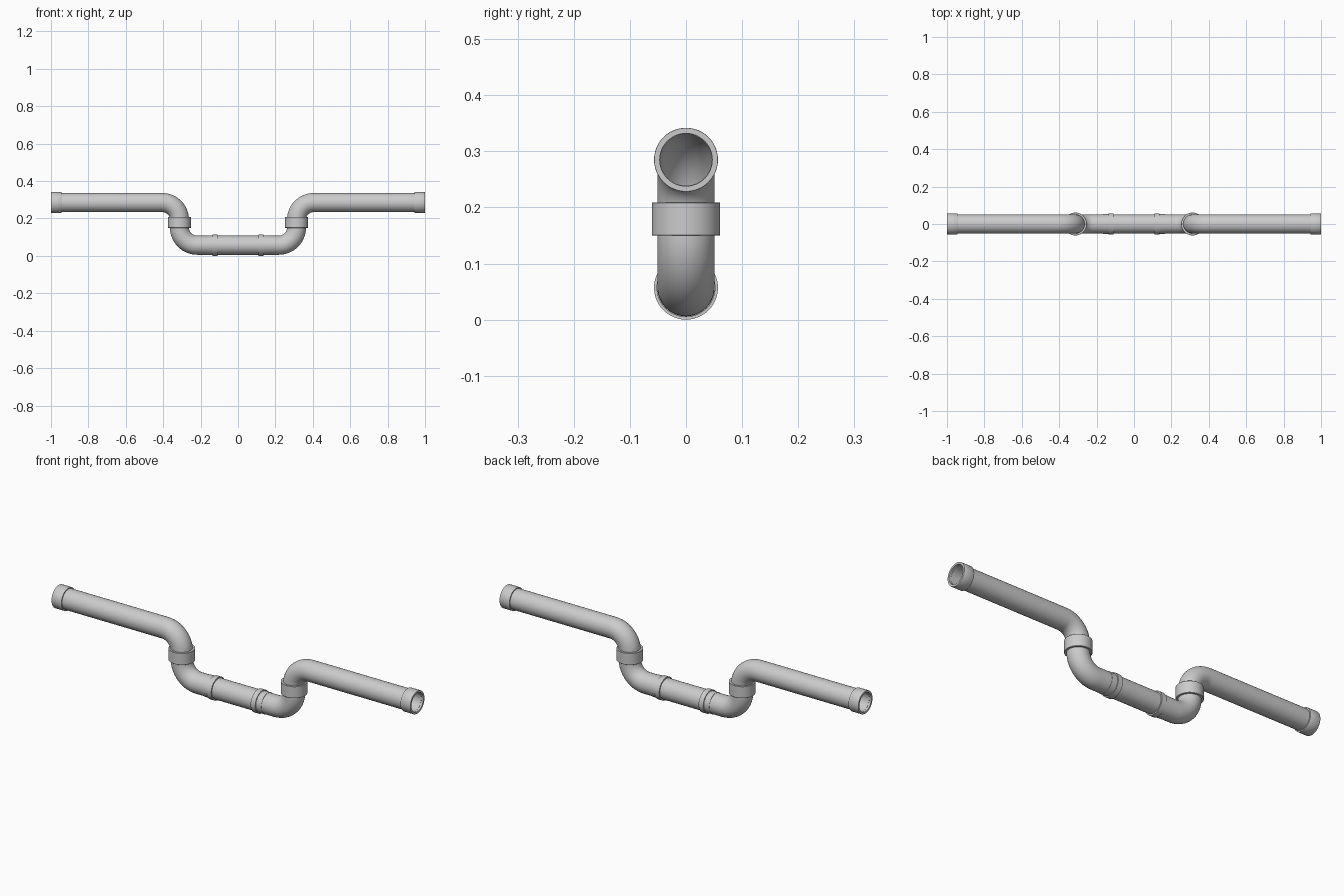
import bpy, bmesh, math
from mathutils import Vector

if "Cube" in bpy.data.objects:
    bpy.data.objects.remove(bpy.data.objects["Cube"])

SEG = 48
TOP_Z, LOW_Z, RISER_X = 0.285, 0.057, 0.313
R_OUT, R_IN = 0.051, 0.046


def sweep(name, stations, mirror=False):
    """Closed loop of rings; station = (x, z, angle of travel in xz, radius)."""
    bm = bmesh.new()
    rings = []
    for x, z, a, r in stations:
        n = Vector((-math.sin(a), 0, math.cos(a)))
        ring = []
        for i in range(SEG):
            t = 2 * math.pi * i / SEG
            ring.append(bm.verts.new(Vector((x, 0, z)) + n * (r * math.cos(t))
                                     + Vector((0, r * math.sin(t), 0))))
        rings.append(ring)
    for k, ra in enumerate(rings):
        rb = rings[(k + 1) % len(rings)]
        for i in range(SEG):
            j = (i + 1) % SEG
            bm.faces.new((ra[i], ra[j], rb[j], rb[i]))
    bmesh.ops.recalc_face_normals(bm, faces=bm.faces)
    me = bpy.data.meshes.new(name)
    bm.to_mesh(me)
    bm.free()
    ob = bpy.data.objects.new(name, me)
    bpy.context.collection.objects.link(ob)
    bpy.ops.object.select_all(action='DESELECT')
    ob.select_set(True)
    bpy.context.view_layer.objects.active = ob
    bpy.ops.object.shade_smooth_by_angle(angle=math.radians(35))
    if mirror:
        ob.modifiers.new("mirror", 'MIRROR').use_mirror_merge = False
    return ob


def pipe(name, path, mirror=False):
    """Hollow pipe along a path of (x, z, angle)."""
    sweep(name, [(*p, R_OUT) for p in path] + [(*p, R_IN) for p in reversed(path)], mirror)


def collar(name, start, angle, profile, mirror=False):
    """Lathed sleeve; profile = (distance along axis, radius)."""
    c, s = math.cos(angle), math.sin(angle)
    sweep(name, [(start[0] + d * c, start[1] + d * s, angle, r) for d, r in profile], mirror)


def arc(cx, cz, rad, a0, a1, turn, n=14):
    """Bend points around a centre, with the direction of travel."""
    pts = []
    for i in range(n + 1):
        a = math.radians(a0 + (a1 - a0) * i / n)
        pts.append((cx + rad * math.cos(a), cz + rad * math.sin(a), a + turn * math.pi / 2))
    return pts


# upper pipes: straight run, then bend down into the riser collar
B = 0.092
pipe("upper_pipe", [(0.99, TOP_Z, math.pi)]
     + arc(RISER_X + B, TOP_Z - B, B, 90, 180, 1)
     + [(RISER_X, 0.1805, 1.5 * math.pi)], True)

# lower elbows: out of the riser collar, bend toward the middle
B = 0.095
pipe("lower_elbow", [(RISER_X, 0.1795, 1.5 * math.pi)]
     + arc(RISER_X - B, LOW_Z + B, B, 0, -90, -1)
     + [(0.1235, LOW_Z, math.pi)], True)

# middle pipe
pipe("middle_pipe", [(-0.1225, LOW_Z, 0), (0.1225, LOW_Z, 0)])

# collars
collar("end_collar", (0.945, TOP_Z), 0,
       [(0, 0.0505), (0, 0.0565), (0.001, 0.057), (0.054, 0.057), (0.055, 0.0565),
        (0.055, 0.047), (0.044, 0.047), (0.044, 0.0505)], True)
collar("riser_collar", (RISER_X, 0.15), math.pi / 2,
       [(0, 0.050), (0, 0.060), (0.001, 0.061), (0.058, 0.061), (0.059, 0.060),
        (0.059, 0.050)], True)
collar("joint_ring", (0.11, LOW_Z), 0,
       [(0, 0.050), (0, 0.057), (0.026, 0.057), (0.026, 0.0525),
        (0.056, 0.0525), (0.056, 0.050)], True)
